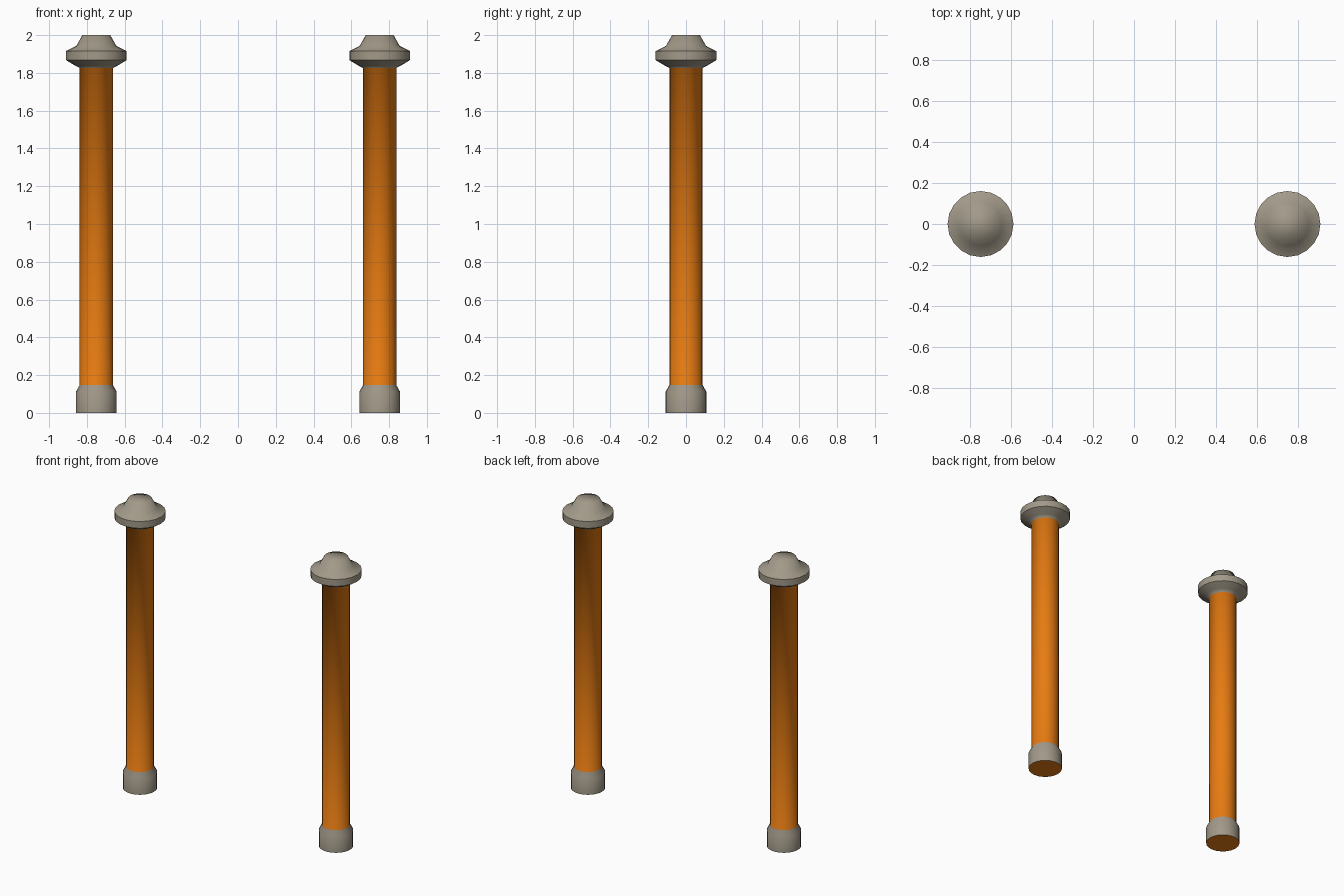
import bpy, bmesh, math

if "Cube" in bpy.data.objects:
    bpy.data.objects.remove(bpy.data.objects["Cube"])

SIDES = 20


def material(name, rgb):
    m = bpy.data.materials.new(name)
    m.diffuse_color = (*rgb, 1.0)
    m.use_nodes = True
    m.node_tree.nodes["Principled BSDF"].inputs["Base Color"].default_value = m.diffuse_color
    return m


orange = material("orange", (0.80, 0.20, 0.006))
stone = material("warm_grey", (0.36, 0.32, 0.25))

# Post outline: (radius, height) from foot to finial
PROFILE = [(0.108, 0.0), (0.108, 0.112), (0.088, 0.148), (0.088, 1.826),
           (0.112, 1.838), (0.161, 1.868), (0.161, 1.915),
           (0.106, 1.943), (0.074, 2.0)]
SHARP_RINGS = {0, 5, 6}
SHAFT = 2  # profile segment that is orange


def build_post_mesh():
    bm = bmesh.new()
    rings = [[bm.verts.new((r * math.cos(2 * math.pi * i / SIDES),
                            r * math.sin(2 * math.pi * i / SIDES), z))
              for i in range(SIDES)] for r, z in PROFILE]
    # Turned sides: foot, shaft and flared head
    for k in range(len(rings) - 1):
        for i in range(SIDES):
            j = (i + 1) % SIDES
            f = bm.faces.new((rings[k][i], rings[k][j],
                              rings[k + 1][j], rings[k + 1][i]))
            f.material_index = 0 if k == SHAFT else 1
            f.smooth = True
    # Orange underside and grey top
    bm.faces.new(rings[0][::-1]).material_index = 0
    top = bm.faces.new(rings[-1])
    top.material_index = 1
    top.smooth = True
    # Crisp rim and foot edges
    for k in SHARP_RINGS:
        for i in range(SIDES):
            bm.edges.get((rings[k][i], rings[k][(i + 1) % SIDES])).smooth = False
    me = bpy.data.meshes.new("post")
    bm.to_mesh(me)
    bm.free()
    me.materials.append(orange)
    me.materials.append(stone)
    return me


# Matching pair of posts
mesh = build_post_mesh()
for name, x in (("left_post", -0.75), ("right_post", 0.75)):
    ob = bpy.data.objects.new(name, mesh)
    ob.location.x = x
    bpy.context.collection.objects.link(ob)
